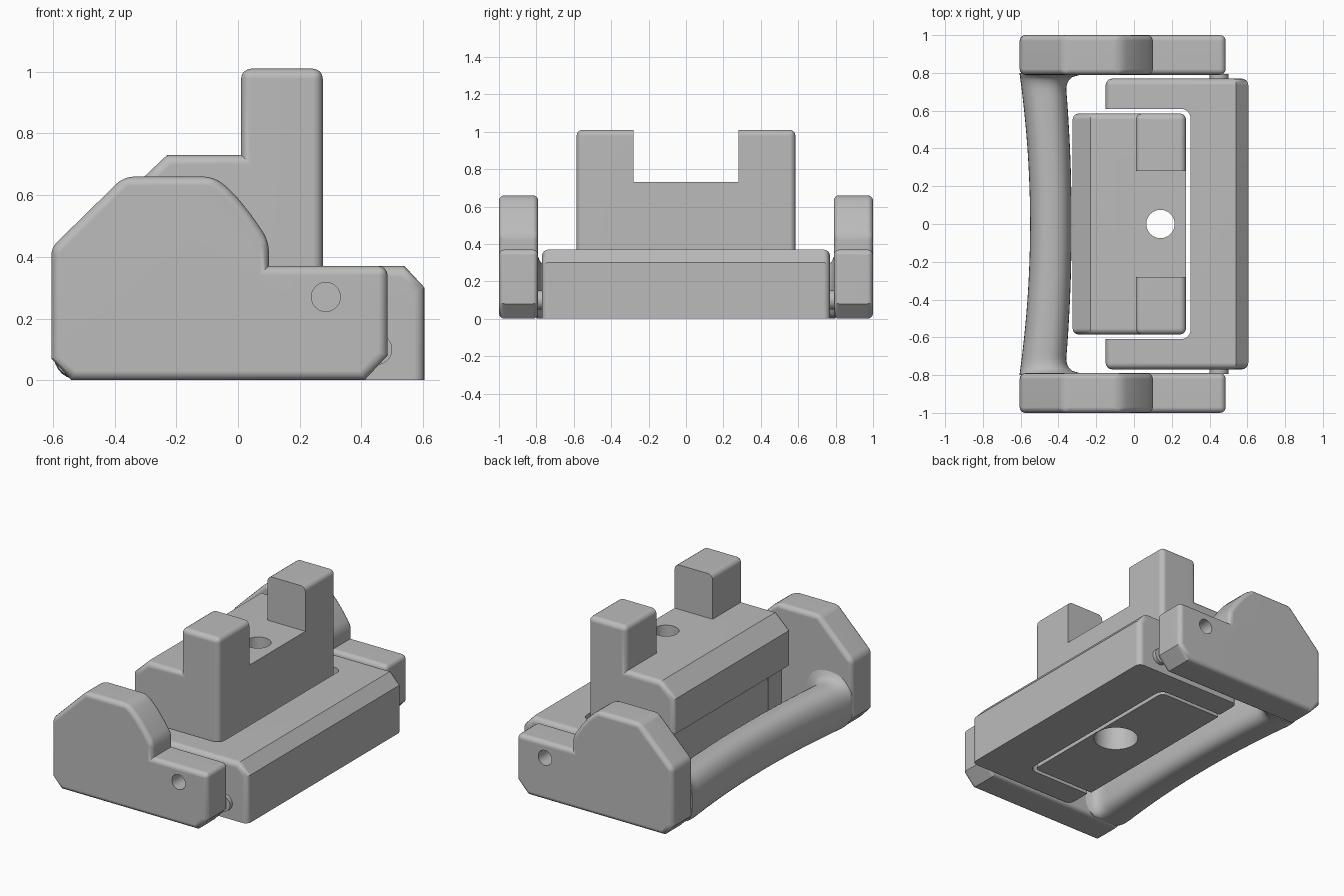
import bpy, bmesh, math
from mathutils import Vector

cube = bpy.data.objects.get("Cube")
if cube:
    bpy.data.objects.remove(cube, do_unlink=True)

grey = bpy.data.materials.new("light_grey_plastic")
grey.use_nodes = True
COLOUR = (0.5, 0.5, 0.5, 1)
grey.diffuse_color = COLOUR
grey.node_tree.nodes["Principled BSDF"].inputs["Base Color"].default_value = COLOUR


def to_object(name, bm):
    bmesh.ops.recalc_face_normals(bm, faces=bm.faces)
    mesh = bpy.data.meshes.new(name)
    bm.to_mesh(mesh)
    bm.free()
    mesh.materials.append(grey)
    ob = bpy.data.objects.new(name, mesh)
    bpy.context.collection.objects.link(ob)
    return ob


def prism(name, profile, y0, y1, rounded=None, width=0.035):
    """Extrude an x-z profile along y, then round the edges picked by a rule."""
    bm = bmesh.new()
    face = bm.faces.new([bm.verts.new((x, y0, z)) for x, z in profile])
    out = bmesh.ops.extrude_face_region(bm, geom=[face])
    new = [v for v in out["geom"] if isinstance(v, bmesh.types.BMVert)]
    bmesh.ops.translate(bm, verts=new, vec=(0, y1 - y0, 0))
    bmesh.ops.recalc_face_normals(bm, faces=bm.faces)
    if rounded:
        edges = []
        for e in bm.edges:
            a, b = e.verts
            along = abs(a.co.y - b.co.y) > 0.01
            if e.is_convex and rounded((a.co + b.co) / 2, along, e.calc_face_angle()):
                edges.append(e)
        bmesh.ops.bevel(bm, geom=edges, offset=width, segments=4,
                        profile=0.5, affect='EDGES', clamp_overlap=True)
    return to_object(name, bm)


def cylinder(name, centre, radius, depth, axis='Z', tip=None):
    bm = bmesh.new()
    bmesh.ops.create_cone(bm, cap_ends=True, segments=48, radius1=radius,
                          radius2=radius if tip is None else tip, depth=depth)
    if axis == 'Y':
        for v in bm.verts:
            v.co = Vector((v.co.x, v.co.z, v.co.y))
    bmesh.ops.translate(bm, verts=bm.verts, vec=centre)
    return to_object(name, bm)


def cut(ob, cutter):
    cutter.hide_render = True
    mod = ob.modifiers.new("cut", 'BOOLEAN')
    mod.operation, mod.solver, mod.object = 'DIFFERENCE', 'EXACT', cutter
    bpy.context.view_layer.objects.active = ob
    bpy.ops.object.modifier_apply(modifier=mod.name)
    bpy.data.objects.remove(cutter, do_unlink=True)


def box(x0, x1, z0, z1):
    return [(x0, z0), (x1, z0), (x1, z1), (x0, z1)]


parts = []

# Side plates with a pin hole each
brow = [(-0.08, 0.66), (-0.04, 0.63), (0.0, 0.59), (0.04, 0.54), (0.075, 0.49), (0.10, 0.45)]
plate = [(-0.54, 0), (-0.605, 0.07), (-0.605, 0.43), (-0.37, 0.66)] + brow
plate += [(0.10, 0.37), (0.485, 0.37), (0.485, 0.08), (0.41, 0)]
for side, name in ((-1, "front_side_plate"), (1, "rear_side_plate")):
    y0, y1 = sorted((side * 0.79, side))
    ob = prism(name, plate, y0, y1,
               lambda m, along, ang: not along or (m.z > 0.1 and ang > 0.4), 0.03)
    cut(ob, cylinder("pin_cutter", (0.285, side * 0.9, 0.27), 0.047, 0.4, 'Y'))
    parts.append(ob)

# U-shaped frame, chamfered along its outer top edge
frame = prism("u_frame", [(-0.15, 0), (0.605, 0), (0.605, 0.30), (0.54, 0.37), (-0.15, 0.37)],
              -0.77, 0.77, lambda m, along, ang: m.z > 0.01 and (not along or m.x < 0))
cut(frame, prism("frame_cutter", box(-0.5, 0.30, -0.2, 0.6), -0.61, 0.61,
                 lambda m, along, ang: not along and m.x > 0.29, 0.05))
parts.append(frame)

# Small pivot nubs between frame and plates
for side in (-1, 1):
    parts.append(cylinder("pivot_nub", (0.45, side * 0.78, 0.1), 0.05, 0.03, 'Y'))

# Central block with two towers and a cove along its lower edge
cove = [(-0.325 + 0.165 * math.sin(a), 0.25 + 0.17 * math.cos(a))
        for a in (math.pi / 2 * i / 8 for i in range(9))]
block_profile = [(0.275, 0), (0.275, 1.01), (0.01, 1.01), (0.01, 0.73),
                 (-0.23, 0.73), (-0.325, 0.64)] + cove + [(-0.16, 0)]
block = prism("tower_block", block_profile, -0.585, 0.585,
              lambda m, along, ang: m.z > 1 or (not along and m.z > 0.42))
cut(block, prism("notch_cutter", box(-0.05, 0.4, 0.73, 1.2), -0.28, 0.28))
cut(block, cylinder("bolt_cutter", (0.14, 0, 0.5), 0.075, 1.2))
cut(block, cylinder("counterbore_cutter", (0.14, 0, 0.1), 0.13, 0.5))
parts.append(block)

# Bowed handle that flares into the side plates
bm = bmesh.new()
rings = []
N, M = 40, 36
for i in range(N + 1):
    y = 0.80 * math.sin(math.pi * (i / N - 0.5))
    s = min(abs(y) / 0.79, 1)
    f = max(0, (abs(y) - 0.71) / 0.08)
    flare = 1 - math.sqrt(max(0, 1 - min(f, 1) ** 2))
    outer = -0.55 - 0.055 * s * s
    inner = -0.33 - 0.035 * s * s + 0.08 * flare
    top = 0.28 + 0.05 * flare
    ring = []
    for k in range(M):
        a = 2 * math.pi * k / M
        c, d = math.cos(a), math.sin(a)
        p = 0.85 if d > 0 else 0.6
        x = (outer + inner) / 2 + (inner - outer) / 2 * math.copysign(abs(c) ** p, c)
        z = top / 2 + top / 2 * math.copysign(abs(d) ** p, d)
        ring.append(bm.verts.new((x, y, z)))
    rings.append(ring)
for r0, r1 in zip(rings, rings[1:]):
    for k in range(M):
        bm.faces.new((r0[k], r0[(k + 1) % M], r1[(k + 1) % M], r1[k]))
bm.faces.new(rings[0])
bm.faces.new(rings[-1])
parts.append(to_object("handle", bm))

# Smooth the rounded edges and keep the flats flat
bpy.ops.object.select_all(action='DESELECT')
for ob in parts:
    ob.select_set(True)
bpy.context.view_layer.objects.active = parts[0]
bpy.ops.object.shade_smooth_by_angle(angle=math.radians(32))
for ob in parts:
    ob.modifiers.new("even_shading", 'WEIGHTED_NORMAL').keep_sharp = True
